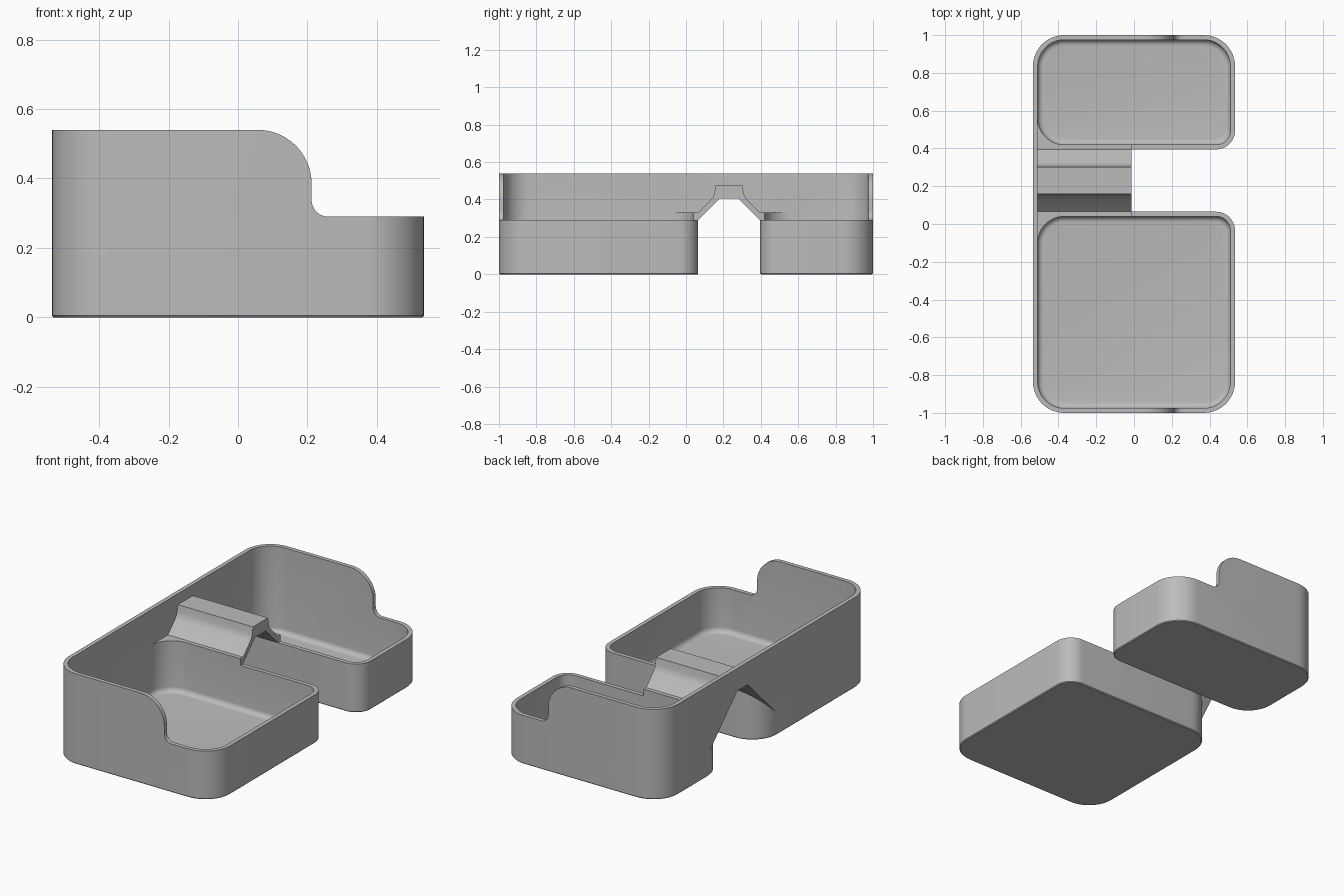
import bpy, bmesh
from math import sin, cos, pi

if "Cube" in bpy.data.objects:
    bpy.data.objects.remove(bpy.data.objects["Cube"])

WALL, LIP, TOP, LOW = 0.025, 0.33, 0.54, 0.29
X, R, R_GAP = 0.535, 0.165, 0.1
STEPS = 12

grey = bpy.data.materials.new("plain grey")
grey.use_nodes = True
grey.diffuse_color = (0.5, 0.5, 0.5, 1)
grey.node_tree.nodes["Principled BSDF"].inputs["Base Color"].default_value = (0.5, 0.5, 0.5, 1)


def arc(cx, cy, r, start, sweep):
    angles = [start + sweep * i / STEPS for i in range(STEPS + 1)]
    return [(cx + r * cos(a), cy + r * sin(a)) for a in angles]


def rounded(x0, x1, y0, y1, radii, inset=0):
    """Rounded rectangle; radii run from the +x +y corner anticlockwise."""
    corners = [(x1, y1, -1, -1), (x0, y1, 1, -1), (x0, y0, 1, 1), (x1, y0, -1, 1)]
    points = []
    for i, (x, y, sx, sy) in enumerate(corners):
        r = radii[i]
        points += arc(x + sx * r, y + sy * r, r - inset, i * pi / 2, pi / 2)
    return points


def loft(name, rings):
    """Solid through matching rings of 3D points, capped at both ends."""
    bm = bmesh.new()
    rows = [[bm.verts.new(p) for p in ring] for ring in rings]
    for a, b in zip(rows, rows[1:]):
        for i in range(len(a)):
            j = (i + 1) % len(a)
            bm.faces.new((a[i], a[j], b[j], b[i]))
    bm.faces.new(rows[0][::-1])
    bm.faces.new(rows[-1])
    bmesh.ops.recalc_face_normals(bm, faces=bm.faces)
    mesh = bpy.data.meshes.new(name)
    bm.to_mesh(mesh)
    bm.free()
    mesh.materials.append(grey)
    obj = bpy.data.objects.new(name, mesh)
    bpy.context.collection.objects.link(obj)
    return obj


def upright(name, rect, radii, levels):
    return loft(name, [[(x, y, z) for x, y in rounded(*rect, radii, inset)]
                       for z, inset in levels])


def bake(obj):
    bpy.context.view_layer.update()
    graph = bpy.context.evaluated_depsgraph_get()
    mesh = bpy.data.meshes.new_from_object(obj.evaluated_get(graph))
    obj.modifiers.clear()
    obj.data = mesh


def combine(obj, tool, operation="DIFFERENCE"):
    mod = obj.modifiers.new("join", "BOOLEAN")
    mod.object, mod.operation, mod.solver = tool, operation, "EXACT"
    bake(obj)
    bpy.data.objects.remove(tool)


# Tray footprints: front and back, with tighter corners beside the gap
FRONT = (-X, X, -1, 0.065), (R_GAP, R, R, R)
BACK = (-X, X, 0.395, 1), (R, R, R, R_GAP)


def shrink(rect, d):
    return rect[0] + d, rect[1] - d, rect[2] + d, rect[3] - d


# Full outer block with a tiny chamfer round the foot
whole = (-X, X, -1, 1)
body = upright("double_tray", whole, [R] * 4, [(0, 0.005), (0.005, 0), (TOP, 0)])

# Side silhouette: rounded shoulder dropping to the low rim
shoulder = arc(0.057, 0.385, 0.155, pi / 2, -pi / 2)
foot = arc(0.26, 0.338, 0.048, pi, pi / 2)
outline = shoulder + foot + [(0.7, LOW), (0.7, 0.7), (0.057, 0.7)]
combine(body, loft("shoulder_cutter", [[(x, y, z) for x, z in outline] for y in (-1.2, 1.2)]))

# Open space above the trays
inner = shrink(whole, WALL)
combine(body, upright("upper_cutter", inner, [R - WALL] * 4, [(LOW, 0), (0.7, 0)]))

# Raised bridge across the gap, with shelves in the tray corners
half = [(-0.11, 0.2), (-0.11, LIP), (0.065, LIP), (0.132, 0.397),
        (0.146, 0.416), (0.152, 0.435), (0.159, 0.475)]
MID = 0.23
bridge = half + [(2 * MID - y, z) for y, z in reversed(half)]
combine(body, loft("bridge", [[(x, y, z) for y, z in bridge] for x in (-0.525, -0.012)]), "UNION")

# Clear the gap below the bridge, leaving the tray corners round
arch = [(-0.11, -0.1), (-0.11, 0.115), (0.18, 0.405)]
arch += [(2 * MID - y, z) for y, z in reversed(arch)]
slot = [(-0.11, -0.1), (-0.11, 0.7), (0.57, 0.7), (0.57, -0.1)]
for profile, start in ((arch, -0.7), (slot, 0.2)):
    cutter = loft("gap_cutter", [[(x, y, z) for y, z in profile] for x in (start, 0.7)])
    for rect, radii in (FRONT, BACK):
        combine(cutter, upright("tray_block", rect, radii,
                                [(-0.2, 0.005), (0, 0.005), (0.005, 0), (0.9, 0)]))
    combine(body, cutter)

# Hollow both trays, with a soft fillet round the floor
F = 0.03
fillet = [(WALL + F * (1 - cos(a)), F * (1 - sin(a))) for a in [i * pi / 12 for i in range(7)]]
for rect, radii in (FRONT, BACK):
    combine(body, upright("tray_cutter", shrink(rect, WALL), [r - WALL for r in radii],
                          fillet + [(0.7, 0)]))

# Tidy and shade
bm = bmesh.new()
bm.from_mesh(body.data)
bmesh.ops.remove_doubles(bm, verts=bm.verts, dist=0.0005)
bmesh.ops.dissolve_limit(bm, angle_limit=0.01, verts=bm.verts, edges=bm.edges)
bm.to_mesh(body.data)
bm.free()
bpy.context.view_layer.objects.active = body
body.select_set(True)
bpy.ops.object.shade_smooth_by_angle(angle=pi / 6)
